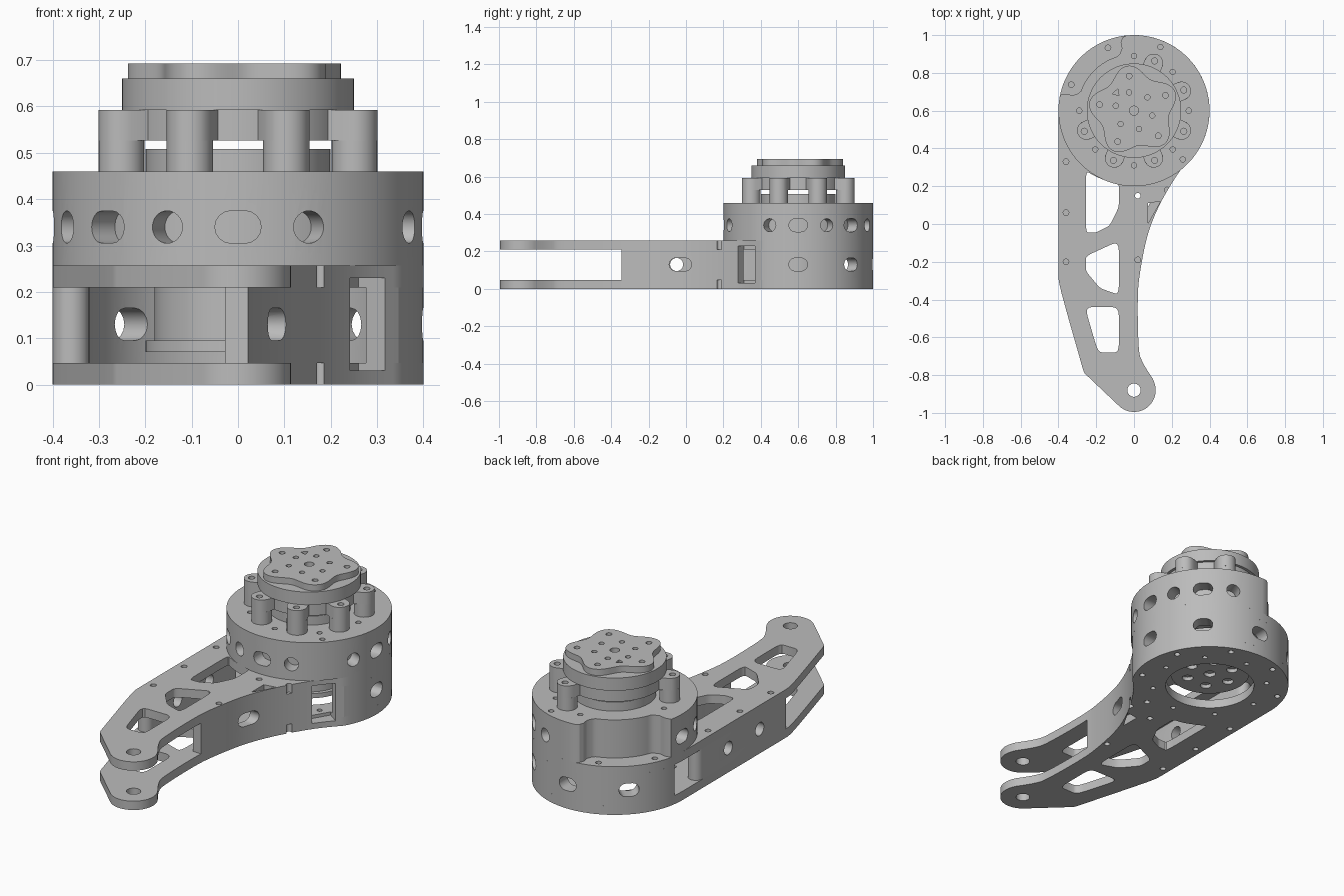
import bpy, bmesh
from math import sin, cos, radians, sqrt, pi
from mathutils import Matrix, Vector

if "Cube" in bpy.data.objects:
    bpy.data.objects.remove(bpy.data.objects["Cube"], do_unlink=True)

grey = bpy.data.materials.new("machined grey")
grey.use_nodes = True
grey.diffuse_color = (0.5, 0.5, 0.5, 1)
grey.node_tree.nodes["Principled BSDF"].inputs["Base Color"].default_value = (0.5, 0.5, 0.5, 1)

HUB = (0, 0.6)
LOW, DECK, MID, TOP = 0.047, 0.21, 0.257, 0.46    # plate and drum levels


# ---------- profile helpers ----------
def arc(r, a0, a1, n=24, c=HUB):
    steps = [radians(a0 + (a1 - a0) * i / n) for i in range(n + 1)]
    return [(c[0] + r * cos(a), c[1] + r * sin(a)) for a in steps]


def circle(r, c=HUB, n=48):
    return arc(r, 0, 360, n, c)[:-1]


def polar(a, r):
    return (HUB[0] + r * cos(radians(a)), HUB[1] + r * sin(radians(a)))


def stadium(hx, r):
    return arc(r, -90, 90, 8, (hx - r, 0)) + arc(r, 90, 270, 8, (r - hx, 0))


def spline(pts, n=6):
    """Catmull-Rom curve through the points."""
    v = [Vector(p) for p in [pts[0]] + pts + [pts[-1]]]
    out = []
    for a, b, c, d in zip(v, v[1:], v[2:], v[3:]):
        for i in range(n):
            t = i / n
            q = b * 2 + (c - a) * t + (a * 2 - b * 5 + c * 4 - d) * t**2 + (b * 3 - a - c * 3 + d) * t**3
            out.append(tuple(q / 2))
    return out + [pts[-1]]


def rounded(pts, f=0.2):
    """Soften each corner of a polygon."""
    out = []
    for i, p in enumerate(pts):
        p, a, b = Vector(p), Vector(pts[i - 1]), Vector(pts[(i + 1) % len(pts)])
        s, e = p.lerp(a, f), p.lerp(b, f)
        out += [tuple(s.lerp(p, t).lerp(p.lerp(e, t), t)) for t in (0, 0.25, 0.5, 0.75, 1)]
    return out


# ---------- solid helpers ----------
def build(name, prisms):
    bm = bmesh.new()
    for pts, z0, z1, *m in prisms:
        lo = [bm.verts.new((x, y, z0)) for x, y in pts]
        hi = [bm.verts.new((x, y, z1)) for x, y in pts]
        bm.faces.new(lo[::-1])
        bm.faces.new(hi)
        for i in range(len(pts)):
            bm.faces.new((lo[i - 1], lo[i], hi[i], hi[i - 1]))
        if m:
            bmesh.ops.transform(bm, matrix=m[0], verts=lo + hi)
    bmesh.ops.recalc_face_normals(bm, faces=bm.faces)
    mesh = bpy.data.meshes.new(name)
    bm.to_mesh(mesh)
    bm.free()
    ob = bpy.data.objects.new(name, mesh)
    bpy.context.collection.objects.link(ob)
    return ob


def solid(name, prisms, cuts=()):
    ob = build(name, prisms)
    if cuts:
        cutter = build("cutter", cuts)
        cutter.hide_render = True
        mod = ob.modifiers.new("cut", 'BOOLEAN')
        mod.operation, mod.solver, mod.object = 'DIFFERENCE', 'EXACT', cutter
        dg = bpy.context.evaluated_depsgraph_get()
        mesh = bpy.data.meshes.new_from_object(ob.evaluated_get(dg))
        ob.modifiers.clear()
        ob.data = mesh
        bpy.data.objects.remove(cutter, do_unlink=True)
    ob.data.materials.clear()
    ob.data.materials.append(grey)
    bpy.ops.object.select_all(action='DESELECT')
    ob.select_set(True)
    bpy.context.view_layer.objects.active = ob
    bpy.ops.object.shade_smooth_by_angle(angle=radians(30))
    return ob


def radial(angle, z, shape, r0=0.27, r1=0.45):
    """Sideways cutter pointing out from the hub axis."""
    c, s = cos(radians(angle)), sin(radians(angle))
    m = Matrix(((-s, 0, c, HUB[0]), (c, 0, s, HUB[1]), (0, 1, 0, z), (0, 0, 0, 1)))
    return (shape, r0, r1, m)


def sideways(x0, x1, y, z, shape):
    m = Matrix(((0, 0, 1, 0), (1, 0, 0, y), (0, 1, 0, z), (0, 0, 0, 1)))
    return (shape, x0, x1, m)


slot, bore = stadium(0.05, 0.035), circle(0.035, (0, 0), 24)

# ---------- arm plates ----------
right_edge = spline([(0.1, -0.82), (0.045, -0.73), (0.025, -0.65), (0.02, -0.4), (0.033, -0.25),
                     (0.075, -0.05), (0.145, 0.12), (0.25, 0.29), (0.346, 0.4)])
outline = (right_edge + arc(0.4, -30, 180, 60)[1:]
           + spline([(-0.4, -0.26), (-0.385, -0.36), (-0.27, -0.77)], 5) + [(-0.262, -0.79)]
           + arc(0.115, 227, 380, 20, (0, -0.88)))
windows = [
    rounded([(-0.255, 0.28), (-0.2, 0.25), (-0.14, 0.225), (-0.08, 0.215), (-0.08, 0.09),
             (-0.13, -0.01), (-0.2, -0.045), (-0.255, -0.045)]),
    rounded([(-0.08, -0.09), (-0.255, -0.17), (-0.255, -0.25), (-0.18, -0.34), (-0.08, -0.375)]),
    rounded([(-0.26, -0.44), (-0.08, -0.44), (-0.08, -0.68), (-0.19, -0.68)]),
    [(0.075, 0.11), (0.075, 0.005), (0.14, 0.12)],
]
screws = [(-0.36, 0.33), (-0.36, 0.06), (-0.36, -0.2), (0.175, 0.18), (0.02, 0.15), (0.02, -0.19)]
screws += [polar(22.5 + 45 * k, 0.36) for k in range(8) if k not in (4, 5)]
access = [(0.235, 0.3), (0.27, 0.24), (0.4, 0.37), (0.36, 0.42)]
access = [(0.2, 0.31), (0.28, 0.25), (0.35, 0.345), (0.26, 0.41)]
plate_cuts = [(p, -1, 1) for p in windows + [circle(0.035, (0, -0.88), 32), circle(0.225)]]
plate_cuts += [(circle(0.015, p, 16), -1, 1) for p in screws]
base_cuts = plate_cuts + [(circle(0.013, polar(45 * k, 0.29), 16), -1, 1) for k in range(8)]
solid("bottom_plate", [(outline, 0, LOW)], base_cuts + [(access, 0.03, 0.1)])
solid("top_plate", [(outline, DECK, MID)], plate_cuts + [(access, 0.15, 0.23)])

# ---------- side walls between the plates ----------
outer = [Vector(p) for p in right_edge if p[1] > -0.345]
inner = []
for i, p in enumerate(outer):
    d = (outer[min(i + 1, len(outer) - 1)] - outer[max(i - 1, 0)]).normalized()
    inner.append(p + Vector((-d.y, d.x)) * 0.05)
wall = [tuple(p) for p in outer + inner[::-1]]
solid("right_wall", [(wall, LOW, DECK)],
      [sideways(-0.1, 0.3, -0.03, 0.13, stadium(0.06, 0.035)), (access, 0, 0.3)])
left = [(y - 0.36, x + 0.085) for x, y in stadium(0.385, 0.04)]
solid("left_wall", [(left, LOW, DECK)],
      [sideways(-0.45, -0.28, y, 0.13, bore) for y in (0.215, -0.05)])

# ---------- drum ----------
solid("lower_drum_wall", [(arc(0.4, -30, 171, 60) + arc(0.33, 171, -30, 60), LOW, DECK)],
      [radial(a, 0.13, slot) for a in (0, 45, 90, 135)])
notched = (arc(0.4, 168, 456, 72) + [polar(99, 0.39), polar(101, 0.37), polar(101, 0.335), polar(104, 0.31)]
           + arc(0.3, 107, 160, 16) + [polar(163, 0.31), polar(166, 0.335), polar(166, 0.37)])
hollow = arc(0.33, 188, 442, 60) + arc(0.24, 82, 188, 24)
holes = [radial(45 * k, 0.34, slot) for k in (0, 1, 4, 5, 6)]
holes += [radial(22.5 + 45 * k, 0.34, bore) for k in (0, 1, 4, 5, 6, 7)]
holes += [(circle(0.014, polar(45 * k, 0.29), 16), 0.44, 0.5) for k in range(8) if k != 3]
holes += [(circle(0.014, polar(a, 0.365), 16), 0.43, 0.5) for a in (67.5, -45)]
solid("upper_drum", [(notched, MID, TOP)], [(hollow, 0.2, 0.42)] + holes)

# ---------- motor inside the drum ----------
solid("motor_core", [(circle(0.18), 0.095, 0.42)])
solid("motor_base", [(circle(0.2), 0.07, 0.095)],
      [(circle(0.028, polar(60 * k, 0.12), 20), 0, 0.09) for k in range(6)]
      + [(circle(0.03, HUB, 20), 0, 0.09)])
solid("bearing_boss", [(circle(0.2), TOP, 0.508)])

# ---------- lobed ring on posts ----------
lobes = [22.5 + 45 * k for k in range(8) if k not in (2, 3)]


def lobed_radius(a, d=0.272, r=0.05):
    best = 0.235
    for lobe in lobes:
        f = radians((a - lobe + 180) % 360 - 180)
        if abs(f) < pi / 4 and abs(d * sin(f)) < r:
            best = max(best, d * cos(f) + sqrt(r * r - (d * sin(f)) ** 2))
    return best


lobed = [polar(a * 1.5, lobed_radius(a * 1.5)) for a in range(240)]
solid("lobed_ring", [(lobed, 0.527, 0.592)],
      [(circle(0.016, polar(a, 0.285), 16), 0.57, 0.7) for a in lobes])
for a in lobes:
    solid("ring_post", [(circle(0.05, polar(a, 0.272), 24), TOP, 0.527)])

# ---------- output flange ----------
solid("flange_disc", [(circle(0.25, HUB, 64), 0.592, 0.66)])
star = [polar(a * 3, 0.213 + 0.027 * cos(radians(5 * (a * 3 - 26)))) for a in range(120)]
pips = [circle(0.015, polar(26 + 72 * k, 0.185), 16) for k in range(5)]
pips += [circle(0.014, polar(45 + 60 * k, 0.1), 16) for k in range(6)]
pips += [circle(0.024, HUB, 24), [(-0.115, 0.69), (-0.08, 0.68), (-0.085, 0.715)]]
solid("star_flange", [(star, 0.66, 0.693)], [(p, 0.67, 0.8) for p in pips])
